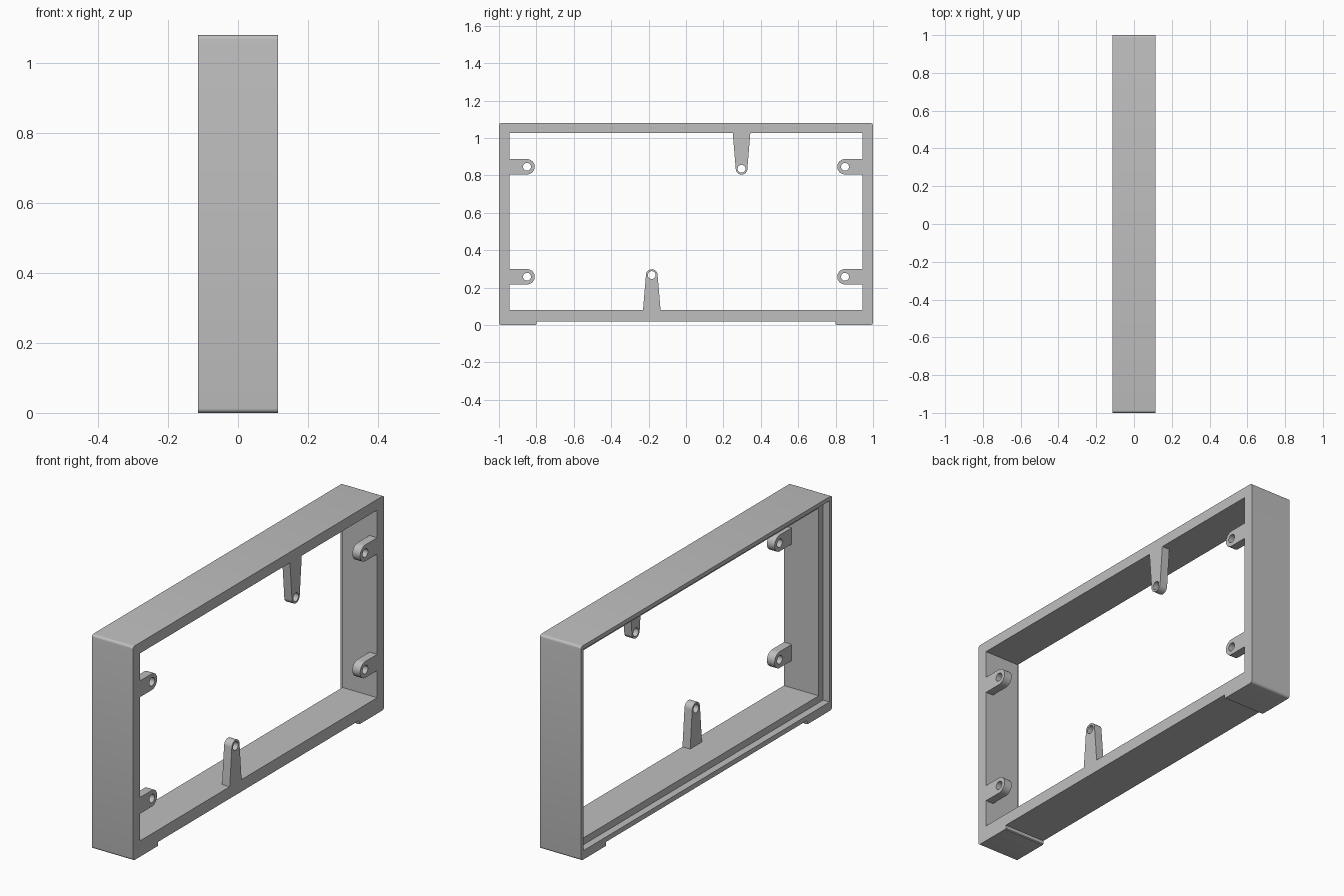
import bpy, bmesh
from math import pi, sin, cos, atan2, asin, hypot

if "Cube" in bpy.data.objects:
    bpy.data.objects.remove(bpy.data.objects["Cube"], do_unlink=True)

HALF_X = 0.115                    # half depth of the frame
IN_Y, IN_LOW, IN_TOP = 0.945, 0.08, 1.026   # inner opening
TOP, STEP = 1.08, 0.02            # overall height, height of the feet
LUG_DEPTH, HOLE = 0.043, 0.021

grey = bpy.data.materials.new("plain grey")
grey.use_nodes = True
grey.diffuse_color = (0.52, 0.52, 0.52, 1)
grey.node_tree.nodes["Principled BSDF"].inputs["Base Color"].default_value = grey.diffuse_color


def arc(y, z, r, start, end, n):
    """Points along an arc in the side plane."""
    return [(y + r * cos(start + (end - start) * i / n),
             z + r * sin(start + (end - start) * i / n)) for i in range(n + 1)]


def prism(name, profile, x0, x1):
    """Extrude a (y, z) profile from x0 to x1."""
    bm = bmesh.new()
    face = bm.faces.new([bm.verts.new((x0, y, z)) for y, z in profile])
    moved = bmesh.ops.extrude_face_region(bm, geom=[face])["geom"]
    bmesh.ops.translate(bm, vec=(x1 - x0, 0, 0),
                        verts=[v for v in moved if isinstance(v, bmesh.types.BMVert)])
    bmesh.ops.recalc_face_normals(bm, faces=bm.faces)
    mesh = bpy.data.meshes.new(name)
    bm.to_mesh(mesh)
    bm.free()
    mesh.materials.append(grey)
    obj = bpy.data.objects.new(name, mesh)
    bpy.context.collection.objects.link(obj)
    return obj


def cut(obj, cutters):
    """Subtract the cutters for good and remove them."""
    for cutter in cutters:
        mod = obj.modifiers.new("cut", 'BOOLEAN')
        mod.operation, mod.solver, mod.object = 'DIFFERENCE', 'EXACT', cutter
        bpy.context.view_layer.objects.active = obj
        bpy.ops.object.modifier_apply(modifier=mod.name)
        bpy.data.objects.remove(cutter, do_unlink=True)


def smooth(obj):
    bpy.ops.object.select_all(action='DESELECT')
    obj.select_set(True)
    bpy.context.view_layer.objects.active = obj
    bpy.ops.object.shade_smooth_by_angle(angle=pi / 6)


def box(y, low, top):
    return [(-y, low), (y, low), (y, top), (-y, top)]


# Frame: rounded outline with a raised underside between two feet
r = 0.013
right_half = ([(0.8, STEP)] + [(0.8, 0.004), (0.804, 0)]
              + arc(1 - r, r, r, -pi / 2, 0, 5)
              + arc(1 - r, TOP - r, r, 0, pi / 2, 5))
outline = right_half + [(-y, z) for y, z in reversed(right_half)]
frame = prism("frame", outline, -HALF_X, HALF_X)

# Opening right through, and a wider shallow rebate on one side
cut(frame, [prism("opening_cutter", box(IN_Y, IN_LOW, IN_TOP), -0.3, 0.3),
            prism("rebate_cutter", box(0.98, 0.045, 1.06), -0.3, -HALF_X + 0.036)])
smooth(frame)


def lug(name, base, tip, half_base, radius):
    """Tapered lug with a round end and a hole, from wall point to hole centre."""
    dy, dz = tip[0] - base[0], tip[1] - base[1]
    length, heading = hypot(dy, dz), atan2(dz, dy)
    side = pi / 2 - asin((half_base - radius) / length)
    ny, nz = -dz / length * half_base, dy / length * half_base
    profile = ([(base[0] - ny, base[1] - nz)]
               + arc(*tip, radius, heading - side, heading + side, 20)
               + [(base[0] + ny, base[1] + nz)])
    obj = prism(name, profile, HALF_X - LUG_DEPTH, HALF_X)
    cut(obj, [prism("hole_cutter", arc(*tip, HOLE, 0, 2 * pi * 31 / 32, 31), 0, 0.3)])
    smooth(obj)


# Four straight lugs on the end walls
for end, s in (("front", -1), ("back", 1)):
    for level, z in (("lower", 0.258), ("upper", 0.846)):
        lug(f"{end}_{level}_lug", (s * IN_Y, z), (s * 0.85, z), 0.041, 0.041)

# Two tapered lugs on the floor and ceiling
lug("floor_lug", (-0.183, IN_LOW), (-0.183, 0.267), 0.047, 0.031)
lug("ceiling_lug", (0.297, IN_TOP), (0.297, 0.835), 0.047, 0.031)
